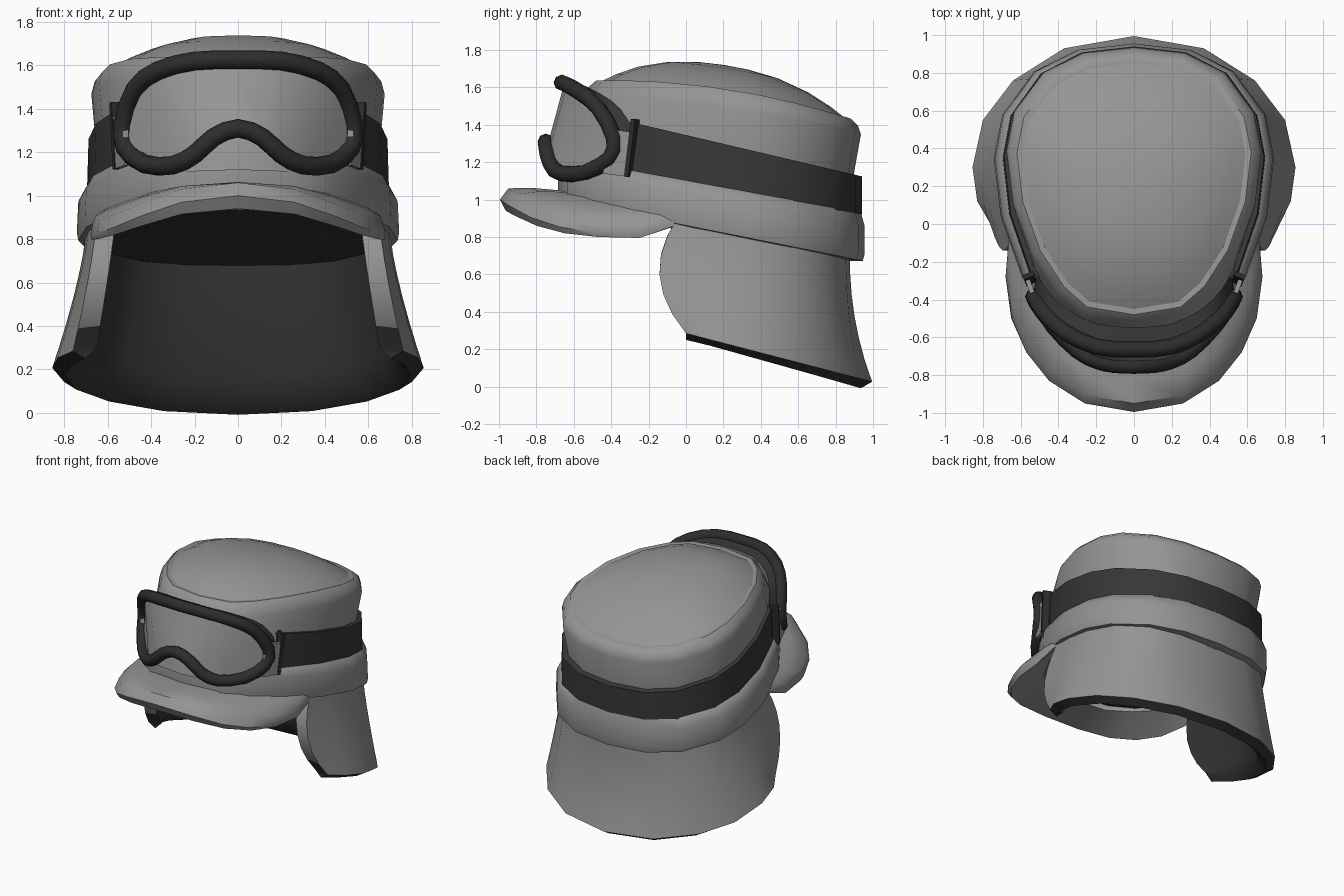
import bpy, bmesh, math
from mathutils import Vector

if "Cube" in bpy.data.objects:
    bpy.data.objects.remove(bpy.data.objects["Cube"])


def material(name, v):
    m = bpy.data.materials.new(name)
    m.diffuse_color = (v, v, v, 1)
    m.use_nodes = True
    m.node_tree.nodes["Principled BSDF"].inputs["Base Color"].default_value = m.diffuse_color
    return m


CLOTH = material("cloth grey", 0.30)
STRAP = material("strap charcoal", 0.038)
RUBBER = material("rubber black", 0.026)
LINING = material("lining charcoal", 0.034)
LENS = material("lens grey", 0.32)


def finish(name, verts, faces, mats, rule=None, angle=40):
    """Make a smooth-shaded object; rule(face) gives its material index."""
    me = bpy.data.meshes.new(name)
    me.from_pydata([tuple(v) for v in verts], [], faces)
    for m in mats:
        me.materials.append(m)
    bm = bmesh.new()
    bm.from_mesh(me)
    bmesh.ops.remove_doubles(bm, verts=bm.verts, dist=0.0005)
    bmesh.ops.recalc_face_normals(bm, faces=bm.faces)
    if rule:
        for f in bm.faces:
            f.material_index = rule(f)
    bm.to_mesh(me)
    bm.free()
    ob = bpy.data.objects.new(name, me)
    bpy.context.collection.objects.link(ob)
    bpy.ops.object.select_all(action='DESELECT')
    ob.select_set(True)
    bpy.context.view_layer.objects.active = ob
    bpy.ops.object.shade_smooth_by_angle(angle=math.radians(angle))
    return ob


def loft(rows, closed=True, cap_first=False, cap_last=False, wrap=False):
    """Quads between rows of equal length."""
    n = len(rows[0])
    verts = [v for r in rows for v in r]
    pairs = [(i, i + 1) for i in range(len(rows) - 1)]
    if wrap:
        pairs.append((len(rows) - 1, 0))
    faces = [(a * n + j, a * n + (j + 1) % n, b * n + (j + 1) % n, b * n + j)
             for a, b in pairs for j in range(n if closed else n - 1)]
    if cap_first:
        faces.append(tuple(range(n)))
    if cap_last:
        faces.append(tuple(range((len(rows) - 1) * n, len(rows) * n)))
    return verts, faces


def mirror(half):
    """Half a line, starting and ending on x = 0, to a closed loop."""
    return half + [(-p[0], *p[1:]) for p in half[-2:0:-1]]


# Egg-shaped head outline, front to back, in unit coordinates
EGG = mirror([(0, 0), (.40, .03), (.60, .11), (.80, .25), (.95, .44),
              (1, .63), (.94, .77), (.71, .91), (.40, .98), (0, 1)])


def ring(w, front, back, a, b=-.2, c=0):
    """Head outline at height a + b*y + c*y*y."""
    pts = []
    for u, v in EGG:
        y = front + v * (back - front)
        pts.append((u * w, y, a + b * y + c * y * y))
    return pts


# Crown wall with the rolled rim
panel = ring(.59, -.45, .85, 1.615, -.1, -.13)
rows = [ring(.67, -.695, .90, .98),
        ring(.655, -.63, .895, 1.32, -.22),
        ring(.675, -.545, .935, 1.52, -.1, -.09),
        ring(.66, -.52, .92, 1.58, -.1, -.11),
        ring(.62, -.48, .88, 1.618, -.1, -.125), panel]
finish("crown", *loft(rows), [CLOTH])

# Domed top panel
rows = []
for s in (1, .88, .7, .45, .2, .02):
    r = []
    for x, y, z in panel:
        yy = .2 + (y - .2) * s
        r.append((x * s, yy, 1.615 - .1 * yy - .13 * yy * yy + .13 * (1 - s ** 2.6)))
    rows.append(r)
finish("top_panel", *loft(rows, cap_last=True), [CLOTH])

# Headband roll, and the lining closing it underneath
rows = [ring(.66, -.64, .89, 1.11, -.18), ring(.70, -.67, .935, 1.10, -.18),
        ring(.735, -.685, .955, 1.04, -.19), ring(.742, -.685, .955, .90),
        ring(.735, -.68, .945, .862), ring(.64, -.62, .86, .845)]
finish("headband", *loft(rows), [CLOTH], angle=50)
finish("inner_lining", *loft([ring(.66, -.64, .88, .84), ring(.5, -.45, .7, .83)],
                             cap_last=True), [LINING])

# Goggle strap round the sides and back
strap = [ring(.665, -.62, .90, 1.09, -.18), ring(.695, -.65, .94, 1.09, -.18),
         ring(.688, -.64, .94, 1.345, -.235), ring(.655, -.61, .90, 1.345, -.235)]
strap = [[Vector(r[3]).lerp(Vector(r[2]), .2)] + r[3:16]
         + [Vector(r[15]).lerp(Vector(r[16]), .2)] for r in strap]
finish("goggle_strap", *loft(strap, closed=False, wrap=True), [STRAP])

# Flared neck flap: matching top and bottom lines, from the side to the back
top = [(.65, -.04), (.685, .14), (.70, .34), (.655, .58), (.50, .77), (.28, .855), (0, .875)]
low = [(.76, .0), (.83, .12), (.855, .30), (.80, .55), (.64, .76), (.37, .93), (0, .995)]


def flap_line(t, inset, drop=0):
    half = []
    for i, ((x0, y0), (x1, y1)) in enumerate(zip(top, low)):
        x = x0 + (x1 - x0) * t ** 1.35
        y = y0 + (y1 - y0) * t ** 2.2
        y -= .44 * t * (1 - t) * (1, .35, 0, 0, 0, 0, 0)[i]
        z0, z1 = .90 - .2 * y0, .285 - .26 * y1
        d = Vector((x, y - .25)).normalized() * inset
        if i == 0:
            d.y = 0
        half.append((x - d.x, y - d.y, z0 + (z1 - z0) * t + drop))
    return half + [(-p[0], p[1], p[2]) for p in half[-2::-1]]


steps = [i / 6 for i in range(7)]
rows = ([flap_line(t, 0) for t in steps] + [flap_line(1, .06, -.035)]
        + [flap_line(t, .095 + .02 * t, .015 * t) for t in steps[::-1]])
verts, faces = loft(rows, closed=False, wrap=True)
n = len(rows[0])
for c in (0, n - 1):    # front edges
    for i in range(6):
        faces.append((i * n + c, (i + 1) * n + c, (13 - i) * n + c, (14 - i) * n + c))
    faces.append((6 * n + c, 7 * n + c, 8 * n + c))


def flap_colour(f):
    c, nm = f.calc_center_median(), f.normal
    if nm.z < -.5:
        return 1
    if nm.y < -.7 and abs(c.x) > .55 and c.y < .05:
        return 1 if c.z < .36 else 0
    return 1 if nm.x * c.x + nm.y * (c.y - .25) < 0 else 0


finish("neck_flap", verts, faces, [CLOTH, LINING], flap_colour)

# Curved visor: a rounded section swept along the brim line
inner = [(0, -.66), (.26, -.62), (.40, -.50), (.52, -.30), (.59, -.17), (.63, -.09), (.65, -.04)]
outer = [(0, -.995, 1.0), (.26, -.95, .97), (.45, -.83, .905), (.57, -.68, .855),
         (.65, -.50, .825), (.68, -.28, .82), (.665, -.10, .86)]
rise = [.06, .06, .06, .06, .06, .05, .015]
fall = [.06, .055, .045, .035, .025, .025, .01]
sections = []
for (xi, yi), (xo, yo, zo), up, dn in zip(inner, outer, rise, fall):
    zi = .88 - .2 * yi
    d = (Vector((xo, yo)) - Vector((xi, yi))).normalized() * .045 * min(1, up / .05)
    sections.append([(xi, yi, zi + up * .6),
                     ((xi + xo) / 2, (yi + yo) / 2, (zi + zo) / 2 + up * .95),
                     (xo - d.x, yo - d.y, zo + up), (xo, yo, zo),
                     (xo - d.x * .7, yo - d.y * .7, zo - dn), (xi, yi, zi - dn - .015)])
sections = [[(-x, y, z) for x, y, z in s] for s in sections[:0:-1]] + sections
finish("visor", *loft(sections, cap_first=True, cap_last=True), [CLOTH])

# Goggle frame line, top centre round the side to the nose
LINE = mirror([(0, -.665, 1.625), (.20, -.65, 1.62), (.37, -.57, 1.575), (.475, -.47, 1.49),
               (.53, -.385, 1.33), (.52, -.41, 1.22), (.43, -.54, 1.145), (.30, -.67, 1.14),
               (.20, -.725, 1.19), (.11, -.745, 1.27), (0, -.75, 1.31)])
pts = [Vector(p) for p in LINE]
m = len(pts)
fine = []       # rounded line with a point added on every span
for i in range(m):
    a, b, c, d = pts[i - 1], pts[i], pts[(i + 1) % m], pts[(i + 2) % m]
    fine += [b, (b + c) * .5625 - (a + d) * .0625]
rows = []
for i, p in enumerate(fine):
    t = (fine[(i + 1) % len(fine)] - fine[i - 1]).normalized()
    a = t.cross(Vector((0, 1, 0))).normalized()
    b = t.cross(a)
    rows.append([p + .043 * (a * math.cos(k * math.pi / 4) + b * math.sin(k * math.pi / 4))
                 for k in range(8)])
finish("goggle_frame", *loft(rows, wrap=True), [RUBBER], angle=60)

# Lens strips between the upper and lower frame lines
back_step = Vector((0, .015, 0))
upper = [p + back_step for p in pts[16:] + pts[:5]]
lower = [p + back_step for p in pts[14:5:-1]]
verts, faces = loft([upper, lower], closed=False)
verts += [pts[5], pts[15]]
faces += [(8, 18, 17), (0, 19, 9)]
finish("goggle_lens", verts, faces, [LENS])

# Soft skirt behind the frame
back = [Vector((p.x * .97, p.y + .12, 1.38 + (p.z - 1.38) * .93)) for p in fine]
finish("goggle_skirt", *loft([fine, back]), [STRAP])


# Clips joining frame and strap
def box(name, centre, size, mat, turn):
    bpy.ops.mesh.primitive_cube_add(size=1, location=centre, rotation=(-.13, 0, turn))
    ob = bpy.context.object
    ob.name = name
    ob.scale = size
    ob.data.materials.append(mat)


for side, s in (("right", 1), ("left", -1)):
    box(side + "_clip_post", (s * .55, -.29, 1.275), (.065, .025, .31), RUBBER, s * -.4)
    box(side + "_clip_plate", (s * .54, -.36, 1.25), (.025, .14, .24), CLOTH, s * -.35)
